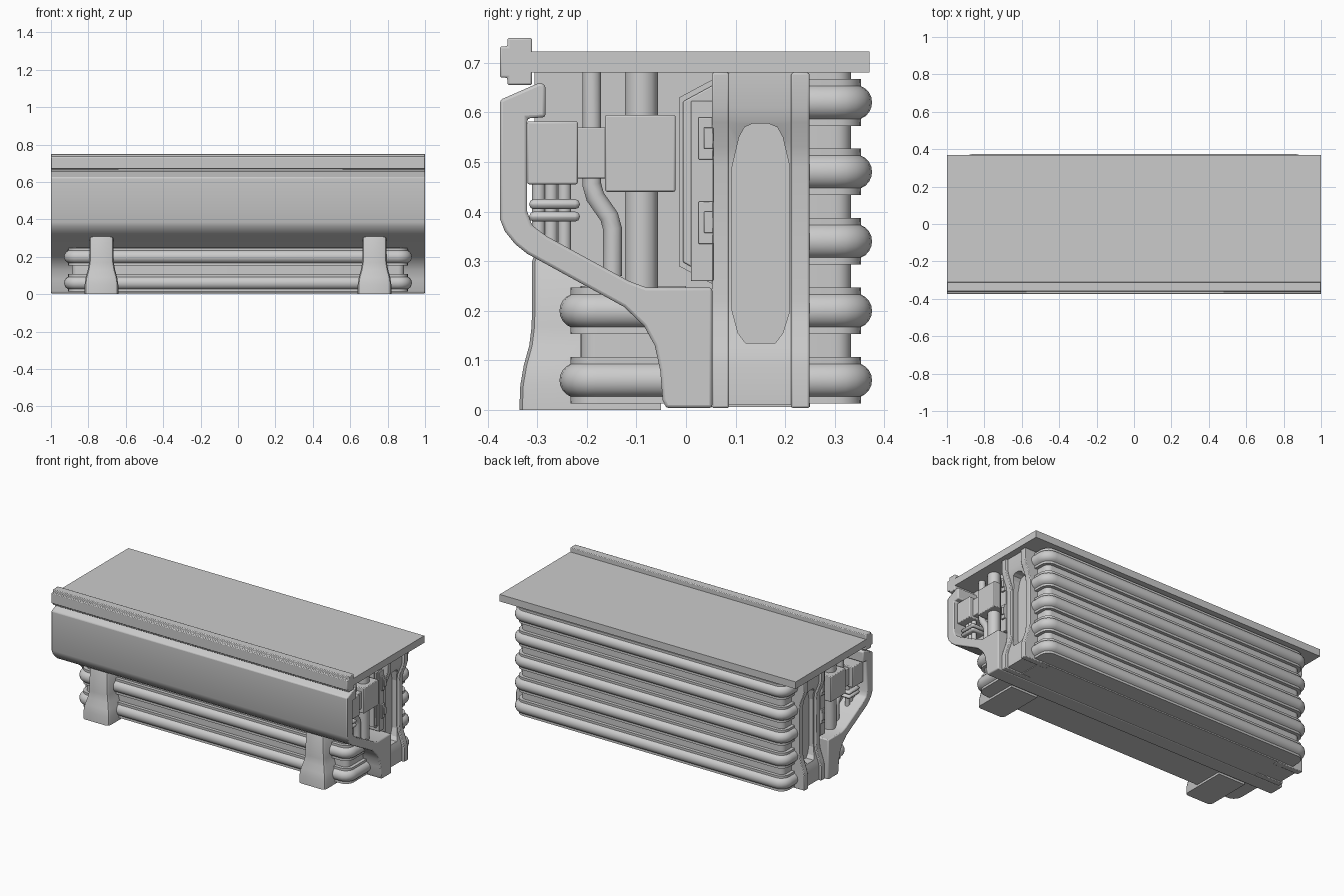
import bpy, bmesh, math

if "Cube" in bpy.data.objects:
    bpy.data.objects.remove(bpy.data.objects["Cube"])


def finish(name, bm, bevel=0, mirror=False):
    bmesh.ops.recalc_face_normals(bm, faces=bm.faces)
    me = bpy.data.meshes.new(name)
    bm.to_mesh(me)
    bm.free()
    ob = bpy.data.objects.new(name, me)
    bpy.context.collection.objects.link(ob)
    if bevel:
        m = ob.modifiers.new("bevel", 'BEVEL')
        m.width, m.segments, m.limit_method = bevel, 2, 'ANGLE'
    if mirror:
        ob.modifiers.new("mirror", 'MIRROR')
    return ob


def loft(name, rings, bevel=0, mirror=False):
    bm = bmesh.new()
    vs = [[bm.verts.new(p) for p in r] for r in rings]
    n = len(vs[0])
    for a, b in zip(vs, vs[1:]):
        for i in range(n):
            j = (i + 1) % n
            bm.faces.new((a[i], a[j], b[j], b[i]))
    bm.faces.new(vs[0])
    bm.faces.new(vs[-1])
    return finish(name, bm, bevel, mirror)


def prism_x(name, pts, x0, x1, bevel=0, mirror=False):
    return loft(name, [[(x, y, z) for y, z in pts] for x in (x0, x1)], bevel, mirror)


def prism_y(name, pts, y0, y1, bevel=0, mirror=False):
    return loft(name, [[(x, y, z) for x, z in pts] for y in (y0, y1)], bevel, mirror)


def box(name, x, y, z, bevel=0, mirror=False):
    pts = [(y[0], z[0]), (y[1], z[0]), (y[1], z[1]), (y[0], z[1])]
    return prism_x(name, pts, x[0], x[1], bevel, mirror)


def pipe(name, pts, r):
    for s in (-1, 1):
        cu = bpy.data.curves.new(name, 'CURVE')
        cu.dimensions, cu.bevel_depth, cu.bevel_resolution = '3D', r, 3
        cu.use_fill_caps = True
        sp = cu.splines.new('POLY')
        sp.points.add(len(pts) - 1)
        for p, (x, y, z) in zip(sp.points, pts):
            p.co = (s * x, y, z, 1)
        ob = bpy.data.objects.new(name, cu)
        bpy.context.collection.objects.link(ob)


def footprint(d, z, y_in, y_out):
    # half-rounded rectangle, inset by d on the outer sides
    s = 1 if y_out > y_in else -1
    X, R = 0.93 - d, 0.075 - d
    Y = y_out - s * d
    pts = [(X, y_in, z)]
    for cx, a0 in ((X - R, 0), (-X + R, 90)):
        for k in range(6):
            a = math.radians(a0 + k * 18)
            pts.append((cx + R * math.cos(a), Y - s * R + s * R * math.sin(a), z))
    return pts + [(-X, y_in, z)]


def ribbed_wall(name, count, top, y_in, y_out):
    rows = []
    for i in range(count):
        zc = 0.06 + 0.14 * i
        if i:
            rows.append((zc - 0.047, 0.042))
        rows.append((zc - 0.047, 0.022))
        for k in range(9):
            t = math.radians(-70 + 17.5 * k)
            rows.append((zc + 0.035 * math.sin(t), 0.034 * (1 - math.cos(t))))
        rows += [(zc + 0.047, 0.022), (zc + 0.047, 0.042)]
    rows.append((top, 0.042))
    return loft(name, [footprint(d, z, y_in, y_out) for z, d in rows])


# Counter top and front rail
box("counter_top", (-1, 1), (-0.32, 0.37), (0.68, 0.723))
prism_x("front_rail", [(-0.31, 0.655), (-0.31, 0.75), (-0.36, 0.75), (-0.36, 0.733), (-0.375, 0.733),
                       (-0.375, 0.67), (-0.36, 0.67), (-0.36, 0.655)], -1, 1, 0.004)

# Folded front panel with its lower leg
prism_x("front_panel", [(-0.375, 0.625), (-0.295, 0.66), (-0.283, 0.655), (-0.283, 0.59), (-0.32, 0.588),
                        (-0.32, 0.40), (-0.31, 0.372), (-0.28, 0.35), (-0.115, 0.26), (-0.08, 0.247),
                        (0.053, 0.247), (0.053, 0.004), (-0.04, 0.004), (-0.047, 0.02), (-0.052, 0.08),
                        (-0.063, 0.13), (-0.085, 0.17), (-0.125, 0.208), (-0.32, 0.315), (-0.345, 0.335),
                        (-0.365, 0.36), (-0.375, 0.385)], -1, 1, 0.006)

# Hidden core and bottom plate
prism_x("inner_core", [(-0.305, 0.68), (0.06, 0.68), (0.06, 0.24), (-0.085, 0.24), (-0.305, 0.36)], -0.87, 0.87)
box("rear_core", (-0.86, 0.86), (0.05, 0.25), (0.006, 0.68))

# Ribbed walls: five rolls at the back, two at the front
ribbed_wall("rear_ribbed_wall", 5, 0.68, 0.235, 0.375)
ribbed_wall("front_ribbed_base", 2, 0.25, 0.0, -0.255)

# Flared feet
for s in (-1, 1):
    rows = [(0, .09, -.336), (.05, .09, -.334), (.09, .084, -.327), (.13, .073, -.316), (.17, .066, -.311),
            (.30, .064, -.31), (.315, .055, -.305)]
    cx = 0.73 * s
    loft("foot", [[(cx - w, -.05, z), (cx - w, y + .02, z), (cx - w + .006, y + .006, z), (cx - w + .02, y, z),
                   (cx + w - .02, y, z), (cx + w - .006, y + .006, z), (cx + w, y + .02, z), (cx + w, -.05, z)]
                  for z, w, y in rows])


# End columns: two waisted flanges and a pocketed web
def waist(out, mid):
    return [(0.8, 0.004), (out, 0.004), (out, 0.09), (out - 0.008, 0.12), (mid + 0.006, 0.18), (mid, 0.22),
            (mid, 0.49), (mid + 0.006, 0.53), (out - 0.008, 0.58), (out, 0.61), (out, 0.68), (0.8, 0.68)]


for y0, y1 in ((0.052, 0.087), (0.212, 0.249)):
    prism_y("column_flange", waist(0.975, 0.94), y0, y1, 0.004, True)
web = prism_y("column_web", [(x, max(z, 0.01)) for x, z in waist(0.96, 0.925)], 0.08, 0.22)
cutter = prism_x("pocket_cutter", [(.093, .49), (.107, .55), (.118, .57), (.135, .578), (.165, .578), (.184, .57),
                                   (.195, .55), (.209, .49), (.209, .2), (.195, .155), (.18, .135), (.12, .135),
                                   (.105, .155), (.093, .2)], 0.895, 1.1)
cutter.hide_render = True
cutter.hide_set(True)
bo = web.modifiers.new("pocket", 'BOOLEAN')
bo.object, bo.operation, bo.solver = cutter, 'DIFFERENCE', 'EXACT'
web.modifiers.new("mirror", 'MIRROR')

# Machinery blocks in the open ends
box("pump_block", (0.86, 0.965), (-0.163, -0.021), (0.44, 0.595), 0.004, True)
box("valve_block", (0.86, 0.975), (-0.32, -0.218), (0.455, 0.582), 0.004, True)
box("link_block", (0.86, 0.95), (-0.225, -0.155), (0.467, 0.57), 0.003, True)

# Pipes
pipe("main_pipe", [(0.91, -0.09, 0.68), (0.91, -0.09, 0.245)], 0.035)
pipe("bent_pipe", [(0.91, -0.19, 0.68), (0.91, -0.19, 0.455), (0.91, -0.183, 0.43), (0.91, -0.155, 0.39),
                   (0.91, -0.148, 0.365), (0.91, -0.148, 0.27)], 0.02)
for y in (-0.297, -0.272, -0.245):
    pipe("thin_pipe", [(0.92, y, 0.46), (0.92, y, 0.32)], 0.014)
for z in (0.39, 0.415):
    box("pipe_clamp", (0.86, 0.955), (-0.316, -0.214), (z - 0.01, z + 0.01), 0.009, True)

# Bevelled control cabinet with two sockets
prism_x("cabinet", [(-0.014, 0.63), (0.055, 0.667), (0.055, 0.253), (-0.014, 0.29)], 0.86, 0.93, 0, True)
prism_x("cabinet_rim", [(-0.006, 0.622), (0.055, 0.655), (0.055, 0.265), (-0.006, 0.298)], 0.86, 0.938, 0.003, True)
box("cabinet_panel", (0.86, 0.948), (0.01, 0.055), (0.26, 0.623), 0.002, True)
for z in (0.335, 0.505):
    box("socket", (0.86, 0.957), (0.025, 0.055), (z, z + 0.085), 0.002, True)
    box("socket_bar", (0.86, 0.965), (0.036, 0.055), (z + 0.022, z + 0.065), 0.002, True)

# Smooth shading with sharp edges kept
for ob in bpy.context.collection.objects:
    if ob.type == 'MESH' and not ob.hide_render:
        ob.select_set(True)
        bpy.context.view_layer.objects.active = ob
bpy.ops.object.shade_smooth_by_angle(angle=math.radians(35))
